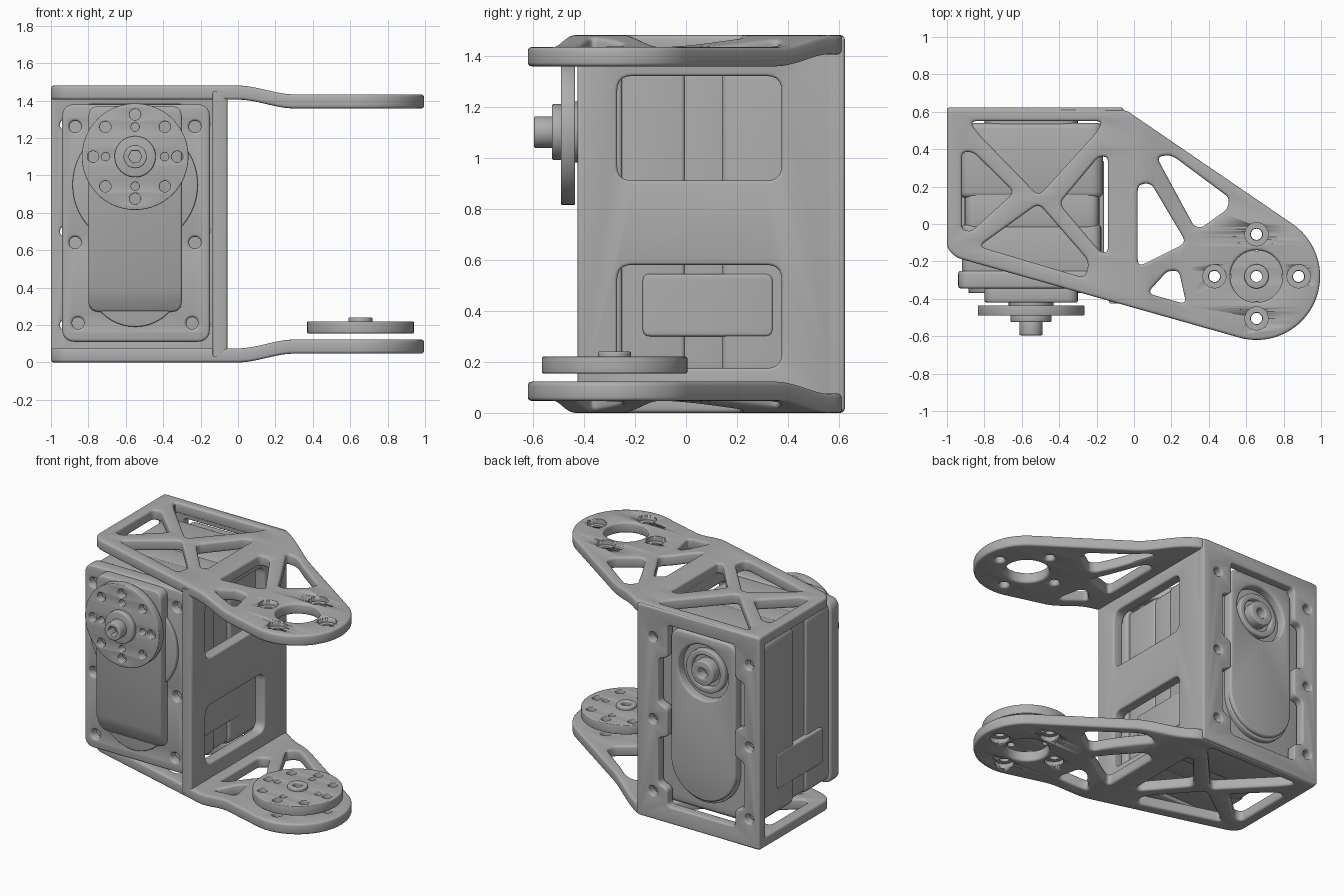
import bpy, bmesh
from math import sin, cos, pi, radians
from mathutils import Matrix, Vector

cube = bpy.data.objects.get("Cube")
if cube:
    bpy.data.objects.remove(cube, do_unlink=True)

grey = bpy.data.materials.new("satin grey")
grey.use_nodes = True
tone = (0.42, 0.42, 0.42, 1)
grey.diffuse_color = tone
grey.node_tree.nodes["Principled BSDF"].inputs["Base Color"].default_value = tone
parts = []

# Local profile plane -> world, for a slab whose thickness runs along each axis
AXES = {"x": Matrix(((0, 0, 1), (1, 0, 0), (0, 1, 0))),
        "y": Matrix(((1, 0, 0), (0, 0, 1), (0, 1, 0))),
        "z": Matrix.Identity(3)}


def arc(u, v, r, start=0, end=360, n=40):
    full = end - start == 360
    steps = n if full else n - 1
    return [(u + r * cos(radians(start + (end - start) * i / steps)),
             v + r * sin(radians(start + (end - start) * i / steps))) for i in range(n)]


def rounded(points, r, n=6):
    """Round every corner of a polygon."""
    out = []
    pts = [Vector(p) for p in points]
    for i, p in enumerate(pts):
        a, b = pts[i - 1] - p, pts[(i + 1) % len(pts)] - p
        d = min(r, a.length * 0.47, b.length * 0.47)
        a, b = p + a.normalized() * d, p + b.normalized() * d
        for k in range(n):
            t = k / (n - 1)
            out.append(tuple(a * (1 - t) ** 2 + p * 2 * t * (1 - t) + b * t * t))
    return out


def rect(u0, u1, v0, v1, r):
    return rounded([(u0, v0), (u1, v0), (u1, v1), (u0, v1)], r)


def slab(name, loops, lo, hi, axis, bevel=0.008):
    """Extrude an outline with holes between lo and hi along an axis."""
    curve = bpy.data.curves.new(name, "CURVE")
    curve.dimensions, curve.fill_mode = "2D", "BOTH"
    curve.extrude = (hi - lo) / 2 - bevel
    curve.bevel_depth, curve.bevel_resolution, curve.offset = bevel, 2, -bevel
    for loop in loops:
        s = curve.splines.new("POLY")
        s.points.add(len(loop) - 1)
        for p, q in zip(s.points, loop):
            p.co = (q[0], q[1], 0, 1)
        s.use_cyclic_u = True
    temp = bpy.data.objects.new("temp", curve)
    bpy.context.collection.objects.link(temp)
    bpy.context.view_layer.update()
    mesh = bpy.data.meshes.new_from_object(
        temp.evaluated_get(bpy.context.evaluated_depsgraph_get()))
    bpy.data.objects.remove(temp)
    bm = bmesh.new()
    bm.from_mesh(mesh)
    bmesh.ops.translate(bm, verts=bm.verts, vec=(0, 0, (lo + hi) / 2))
    bmesh.ops.transform(bm, matrix=AXES[axis].to_4x4(), verts=bm.verts)
    bmesh.ops.remove_doubles(bm, verts=bm.verts, dist=0.0001)
    bmesh.ops.recalc_face_normals(bm, faces=bm.faces)
    bm.to_mesh(mesh)
    bm.free()
    mesh.name = name
    mesh.materials.clear()
    mesh.materials.append(grey)
    ob = bpy.data.objects.new(name, mesh)
    bpy.context.collection.objects.link(ob)
    parts.append(ob)
    return ob


def warp(ob, normal, cuts, move):
    """Slice the mesh across a direction, then move its vertices."""
    bm = bmesh.new()
    bm.from_mesh(ob.data)
    n = Vector(normal)
    for c in cuts:
        bmesh.ops.bisect_plane(bm, geom=bm.verts[:] + bm.edges[:] + bm.faces[:],
                               plane_co=n * c, plane_no=n, dist=0.0001)
    for v in bm.verts:
        move(v.co)
    bm.to_mesh(ob.data)
    bm.free()


# Arm plates: lightened outline, bent inward, counterbored, mirrored to the bottom
ARM = (0.655, -0.28)
MID = 0.74
around = [(ARM[0] + 0.225 * cos(k * pi / 2), ARM[1] + 0.225 * sin(k * pi / 2)) for k in range(4)]
outline = (rounded([(-1, 0.62), (-1, -0.13), (-0.95, -0.18), (0, -0.45), (0, 0.61), (-0.05, 0.61)], 0.03)[:18]
           + arc(*ARM, 0.34, -105, 56) + [(-0.03, 0.6), (-0.06, 0.61)])
triangles = [
    [(-0.88, 0.55), (-0.17, 0.55), (-0.2, 0.49), (-0.51, 0.15), (-0.83, 0.48)],
    [(-0.92, 0.385), (-0.86, 0.385), (-0.64, 0.17), (-0.87, -0.04), (-0.92, -0.03)],
    [(-0.14, 0.36), (-0.19, 0.36), (-0.4, 0.11), (-0.18, -0.15), (-0.14, -0.15)],
    [(-0.51, 0.11), (-0.24, -0.2), (-0.26, -0.29), (-0.83, -0.12)],
    [(0.12, 0.36), (0.2, 0.37), (0.51, 0.14), (0.5, 0.08), (0.36, -0.02), (0.32, -0.01)],
    [(0.02, 0.21), (0.09, 0.22), (0.28, -0.1), (0.02, -0.23)],
    [(0.07, -0.37), (0.18, -0.25), (0.24, -0.25), (0.28, -0.43)]]
holes = [rounded(t, 0.04) for t in triangles]
holes += [arc(*ARM, 0.14)] + [arc(*c, 0.032, n=20) for c in around]
plates = slab("arm_plates", [outline] + holes, 1.405 - MID, 1.48 - MID, "z", 0.015)


def bend(co):
    t = min(max(co.x / 0.3, 0), 1)
    co.z -= 0.047 * t * t * (3 - 2 * t)


warp(plates, (1, 0, 0), [i * 0.03 for i in range(11)], bend)
plates.location.z = MID
cutter = slab("counterbore_cutter", [arc(*c, 0.062, n=24) for c in around], 1.4, 1.5, "z", 0)
cutter.hide_render = True
cutter.hide_set(True)
parts.remove(cutter)
cut = plates.modifiers.new("counterbores", "BOOLEAN")
cut.object, cut.operation, cut.solver = cutter, "DIFFERENCE", "EXACT"
mirror = plates.modifiers.new("bottom plate", "MIRROR")
mirror.use_axis = (False, False, True)
mirror.use_mirror_merge = False

# Side wall with two windows
slab("side_wall", [[(-0.425, 0.03), (0.6, 0.03), (0.6, 1.45), (-0.425, 1.45)],
                   rect(-0.27, 0.375, 0.91, 1.32, 0.06), rect(-0.27, 0.375, 0.175, 0.58, 0.06)],
     -0.135, -0.057, "x", 0.012)

# Back wall: notched window and screw holes
CX = -0.55
SCREWS = (1.27, 0.7, 0.2)
half = [(0.26, 0.12), (0.26, 0.24), (0.33, 0.26), (0.33, 0.58), (0.26, 0.6),
        (0.26, 0.8), (0.33, 0.82), (0.33, 1.13), (0.26, 1.15), (0.26, 1.38)]
window = rounded([(CX + u, v) for u, v in half] + [(CX - u, v) for u, v in reversed(half)], 0.03)
slab("back_wall", [rect(-1, -0.057, 0.005, 1.475, 0.02), window]
     + [arc(CX + s * 0.37, z, 0.032, n=20) for s in (-1, 1) for z in SCREWS], 0.555, 0.622, "y", 0.01)

# Motor case in three layers, with a connector block through both sides
slab("front_case", [rect(-0.92, -0.175, 0.13, 1.37, 0.06)], -0.29, -0.005, "y", 0.015)
slab("front_flange", [rect(-0.94, -0.15, 0.11, 1.38, 0.07)]
     + [arc(CX + s * u, z, 0.032, n=20) for s in (-1, 1)
        for u, z in ((0.32, 1.26), (0.32, 0.64), (0.305, 0.21))], -0.345, -0.25, "y", 0.015)
slab("middle_case", [rect(-0.905, -0.185, 0.13, 1.37, 0.06)], -0.02, 0.17, "y", 0.01)
slab("rear_case", [rect(-0.935, -0.165, 0.12, 1.375, 0.07)], 0.14, 0.54, "y", 0.03)
slab("connector_block", [rect(-0.17, 0.34, 0.3, 0.545, 0.03)], -0.94, -0.16, "x", 0.01)

# Front gear bosses and sloped cover
slab("upper_boss", [arc(CX, 0.95, 0.335, n=56)], -0.37, -0.33, "y")
slab("lower_boss", [arc(CX, 0.44, 0.25, n=48)], -0.37, -0.33, "y")
cover = slab("front_cover", [rect(-0.8, -0.3, 0.27, 1.37, 0.06)], -0.42, -0.32, "y", 0.012)


def slope(co):
    if co.y < -0.38 and co.z < 0.39:
        co.y += (0.39 - co.z) * 0.4


warp(cover, (0, 0, 1), [0.39], slope)

# Rear cover with round end, recess and idler bearing
rear = arc(CX, 0.47, 0.25, 180, 360, 32) + rounded([(-0.3, 0.8), (-0.3, 1.36), (-0.8, 1.36), (-0.8, 0.8)], 0.08)[6:18]
slab("rear_cover", [rear, arc(CX, 1.11, 0.19)], 0.5, 0.6, "y", 0.015)
slab("rear_rib", [arc(CX, 0.45, 0.25, 180, 360, 32) + [(-0.3, 0.5), (-0.8, 0.5)]], 0.5, 0.575, "y")
slab("idler_ring", [arc(CX, 1.11, 0.15), arc(CX, 1.11, 0.11)], 0.52, 0.575, "y")
slab("idler_hub", [arc(CX, 1.11, 0.085), arc(CX, 1.11, 0.035, n=20)], 0.52, 0.61, "y")


# Output horns: front drive horn and lower arm horn
def horn(name, u, v, lo, hi, axis):
    loops = [arc(u, v, 0.285, n=64), arc(u, v, 0.03, n=20)]
    loops += [arc(u + 0.225 * cos(k * pi / 4), v + 0.225 * sin(k * pi / 4), 0.03, n=20) for k in range(8)]
    loops += [arc(u + 0.158 * cos(k * pi / 2), v + 0.158 * sin(k * pi / 2), 0.022, n=16) for k in range(4)]
    slab(name, loops, lo, hi, axis, 0.005)


horn("drive_horn", CX, 1.1, -0.49, -0.435, "y")
slab("drive_shaft", [arc(CX, 1.1, 0.12)], -0.44, -0.4, "y", 0.004)
slab("drive_hub", [arc(CX, 1.1, 0.11)], -0.525, -0.48, "y")
slab("drive_screw", [arc(CX, 1.1, 0.062, n=32), arc(CX, 1.1, 0.036, n=6)], -0.595, -0.52, "y", 0.006)
horn("arm_horn", *ARM, 0.155, 0.22, "z")
slab("arm_horn_hub", [arc(*ARM, 0.065, n=32), arc(*ARM, 0.03, n=20)], 0.21, 0.24, "z", 0.006)

# Smooth shading with sharp edges kept
for ob in bpy.context.view_layer.objects:
    ob.select_set(ob in parts)
bpy.context.view_layer.objects.active = plates
bpy.ops.object.shade_smooth_by_angle(angle=radians(35))
